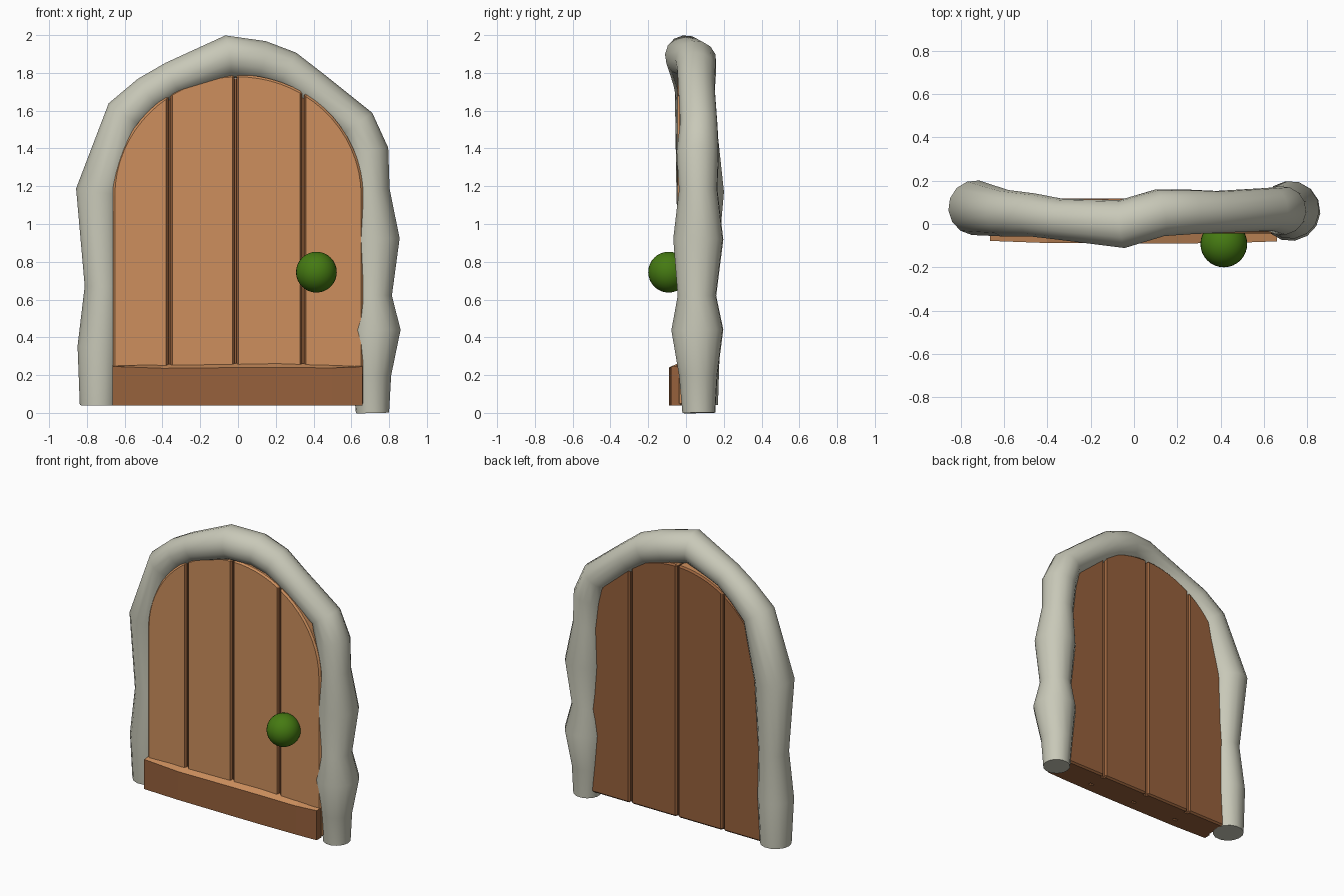
import bpy, bmesh, math

if "Cube" in bpy.data.objects:
    bpy.data.objects.remove(bpy.data.objects["Cube"])


def material(name, rgb):
    m = bpy.data.materials.new(name)
    m.diffuse_color = (*rgb, 1)
    m.use_nodes = True
    m.node_tree.nodes["Principled BSDF"].inputs["Base Color"].default_value = m.diffuse_color
    return m


STONE = material("pale_stone", (0.58, 0.58, 0.48))
LIGHT = material("light_wood", (0.61, 0.275, 0.11))
DARK = material("dark_wood", (0.31, 0.12, 0.045))
GREEN = material("knob_green", (0.06, 0.195, 0.006))


def finish(bm, name, mats, rule=None):
    bmesh.ops.recalc_face_normals(bm, faces=bm.faces)
    bm.normal_update()
    if rule:
        for f in bm.faces:
            f.material_index = rule(f)
    me = bpy.data.meshes.new(name)
    bm.to_mesh(me)
    bm.free()
    for m in mats:
        me.materials.append(m)
    ob = bpy.data.objects.new(name, me)
    bpy.context.collection.objects.link(ob)
    return ob


# Door slabs: flat arch slice between x0 and x1, extruded from y0 to y1
HALF, SPRING, RISE, BASE = 0.663, 1.15, 0.64, 0.04


def slab(name, x0, x1, y0, y1, inset, bevel, mats, rule=None):
    a, b = HALF - inset, RISE - inset
    t0, t1 = math.acos(max(-1, x0 / a)), math.acos(min(1, x1 / a))
    n = max(6, round((t0 - t1) * 10))
    outline = [(x0, BASE)]
    for i in range(n + 1):
        t = t0 + (t1 - t0) * i / n
        outline.append((a * math.cos(t), SPRING + b * math.sin(t)))
    outline.append((x1, BASE))
    bm = bmesh.new()
    face = bm.faces.new([bm.verts.new((x, y0, z)) for x, z in outline])
    ext = bmesh.ops.extrude_face_region(bm, geom=[face])
    for v in ext["geom"]:
        if isinstance(v, bmesh.types.BMVert):
            v.co.y = y1
    bmesh.ops.recalc_face_normals(bm, faces=bm.faces)
    if bevel:
        sharp = [e for e in bm.edges if e.calc_face_angle(0) > math.radians(50)]
        bmesh.ops.bevel(bm, geom=sharp, offset=bevel, segments=1, affect='EDGES')
    return finish(bm, name, mats, rule)


def plank_colour(f):
    c, n = f.calc_center_median(), f.normal
    front = n.y < -0.9
    rim = n.y < 0.5 and (abs(c.x) > 0.64 or n.z > 0.15)
    return 0 if front or rim else 1


# Four planks with grooves between them, plus a dark core behind the grooves
cuts = [-HALF, -0.364, -0.014, 0.345, HALF]
for i in range(4):
    l = cuts[i] + (0.005 if i > 0 else 0)
    r = cuts[i + 1] - (0.005 if i < 3 else 0)
    slab(f"door_plank_{i + 1}", l, r, -0.045, 0.118, 0, 0.011, [LIGHT, DARK], plank_colour)
slab("door_core", -HALF + 0.02, HALF - 0.02, -0.01, 0.09, 0.02, 0, [DARK])

# Kick board across the bottom: x, front y, front top z, back top z
board = [(-0.665, -0.078, 0.246, 0.250), (-0.4, -0.088, 0.236, 0.257),
         (0.0, -0.090, 0.240, 0.263), (0.22, -0.090, 0.241, 0.267),
         (0.5, -0.086, 0.238, 0.257), (0.66, -0.080, 0.245, 0.250)]
bm = bmesh.new()
rings = [[bm.verts.new(p) for p in ((x, y, BASE), (x, y, zf), (x, -0.03, zb), (x, -0.03, BASE))]
         for x, y, zf, zb in board]
for a, b in zip(rings, rings[1:]):
    for k in range(4):
        j = (k + 1) % 4
        bm.faces.new((a[k], a[j], b[j], b[k]))
bm.faces.new(rings[0])
bm.faces.new(rings[-1])
finish(bm, "kick_board", [LIGHT, DARK], lambda f: 0 if f.normal.z > 0.5 else 1)

# Lumpy arched surround: x, y, z, radius along the path
path = [(-0.738, 0.070, 0.04, 0.100), (-0.735, 0.065, 0.35, 0.115),
        (-0.715, 0.060, 0.67, 0.097), (-0.732, 0.075, 1.17, 0.127),
        (-0.595, 0.050, 1.58, 0.108), (-0.47, 0.042, 1.69, 0.100),
        (-0.34, 0.022, 1.77, 0.095), (-0.055, 0.000, 1.888, 0.112),
        (0.12, 0.052, 1.862, 0.110), (0.26, 0.056, 1.815, 0.104),
        (0.39, 0.056, 1.72, 0.098), (0.63, 0.068, 1.53, 0.100),
        (0.685, 0.062, 1.38, 0.113), (0.70, 0.065, 1.18, 0.103),
        (0.722, 0.065, 0.92, 0.134), (0.712, 0.058, 0.62, 0.103),
        (0.722, 0.060, 0.44, 0.139), (0.708, 0.065, 0.20, 0.103),
        (0.712, 0.068, 0.0, 0.088)]
cu = bpy.data.curves.new("surround", 'CURVE')
cu.dimensions = '3D'
cu.bevel_depth = 1.0
cu.bevel_resolution = 5
cu.use_fill_caps = True
sp = cu.splines.new('POLY')
sp.points.add(len(path) - 1)
for p, (x, y, z, r) in zip(sp.points, path):
    p.co = (x, y, z, 1)
    p.radius = r
cu.materials.append(STONE)
surround = bpy.data.objects.new("arched_surround", cu)
bpy.context.collection.objects.link(surround)
bpy.context.view_layer.objects.active = surround
surround.select_set(True)
bpy.ops.object.convert(target='MESH')
bpy.ops.object.shade_smooth_by_angle(angle=math.radians(50))

# Round door knob
bpy.ops.mesh.primitive_uv_sphere_add(segments=32, ring_count=16, radius=0.108,
                                     location=(0.415, -0.092, 0.745))
knob = bpy.context.object
knob.name = "door_knob"
knob.data.materials.append(GREEN)
bpy.ops.object.shade_smooth()
